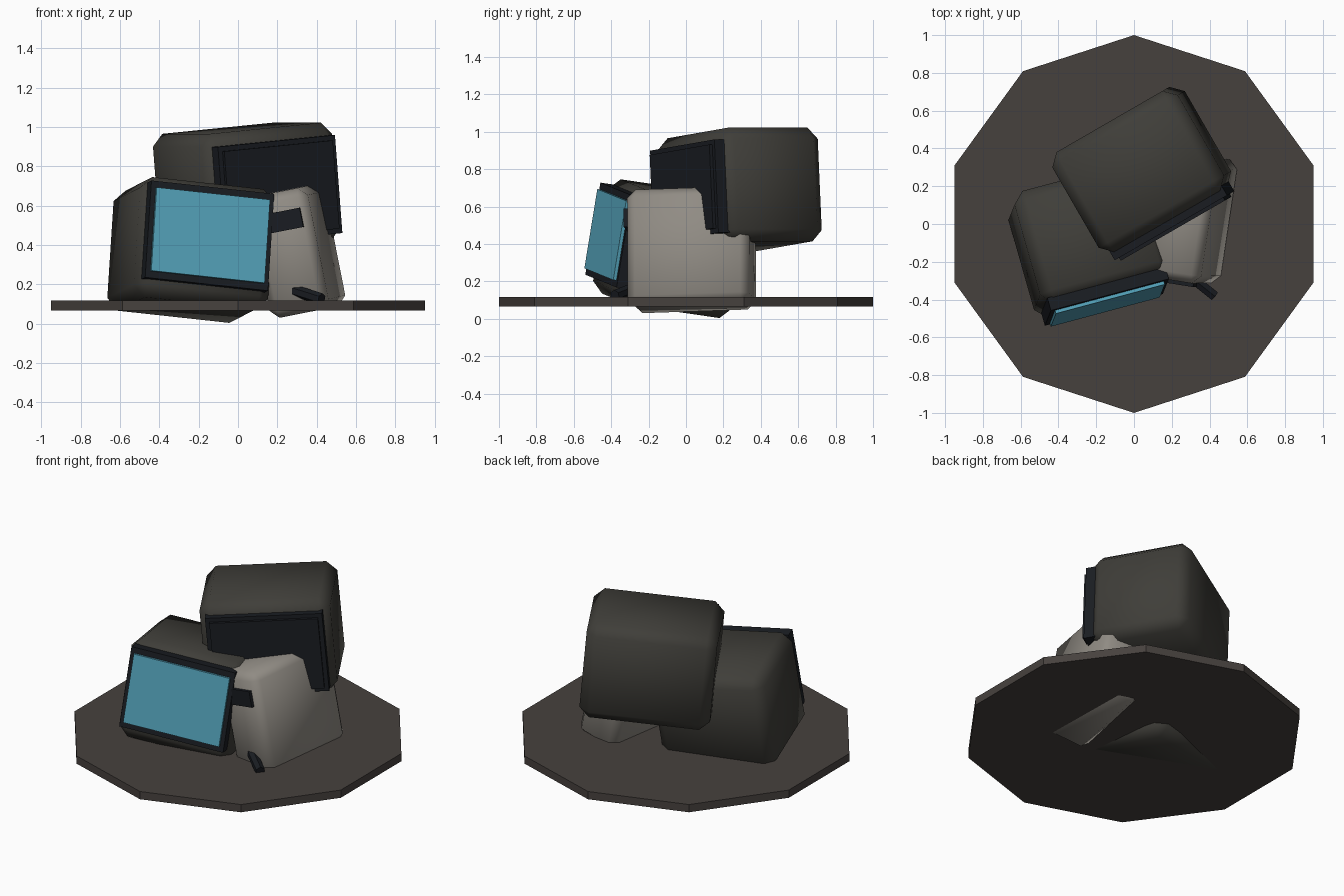
import bpy, math
from mathutils import Vector, Matrix, Euler

if "Cube" in bpy.data.objects:
    bpy.data.objects.remove(bpy.data.objects["Cube"])


def mat(name, rgb):
    m = bpy.data.materials.new(name)
    m.diffuse_color = (*rgb, 1)
    m.use_nodes = True
    m.node_tree.nodes["Principled BSDF"].inputs["Base Color"].default_value = m.diffuse_color
    return m


DIRT = mat("dirt", (0.062, 0.053, 0.048))
CASE = mat("case", (0.05, 0.048, 0.041))
PALE = mat("pale_case", (0.28, 0.26, 0.23))
DARK = mat("dark_plastic", (0.010, 0.012, 0.016))
BLUE = mat("blue_glass", (0.09, 0.37, 0.50))


def finish(ob, name, m, angle=None):
    ob.name = name
    ob.data.materials.append(m)
    if angle:
        bpy.ops.object.shade_smooth_by_angle(angle=math.radians(angle))
    return ob


def box(name, frame, size, offset, m, chamfer=0.0):
    """Box of given size at a local offset inside a tilted frame."""
    bpy.ops.mesh.primitive_cube_add(size=1)
    ob = bpy.context.object
    ob.data.transform(Matrix.Diagonal((*size, 1)))
    ob.matrix_world = frame @ Matrix.Translation(offset)
    if chamfer:
        b = ob.modifiers.new("chamfer", "BEVEL")
        b.width, b.segments = chamfer, 1
        bpy.ops.object.modifier_apply(modifier=b.name)
    return finish(ob, name, m, 60 if chamfer else None)


def frame(center, degrees):
    rot = Euler([math.radians(a) for a in degrees]).to_matrix().to_4x4()
    return Matrix.Translation(center) @ rot


def monitor(name, f, size, bezel, glass, glass_mat, lift):
    """Chamfered case with a proud bezel and a glass slab in front."""
    front = -size[1] / 2
    box(name + "_case", f, size, (0, 0, 0), CASE, 0.06)
    box(name + "_bezel", f, (bezel[0], 0.07, bezel[1]), (0, front - 0.005, lift), DARK)
    box(name + "_screen", f, (glass[0], 0.03, glass[1]), (0, front - 0.043, lift), glass_mat)


# ten-sided ground plate
bpy.ops.mesh.primitive_cylinder_add(vertices=10, radius=1, depth=0.05, location=(0, 0, 0.092))
finish(bpy.context.object, "ground_plate", DIRT)

# lower monitor with lit screen, upper monitor with dead screen
monitor("lower_monitor", frame((-0.24, -0.085, 0.375), (-8, 6, 15)),
        (0.71, 0.62, 0.62), (0.65, 0.50), (0.60, 0.43), BLUE, 0.025)
monitor("upper_monitor", frame((0.041, 0.289, 0.69), (0, -5, 30)),
        (0.77, 0.61, 0.61), (0.69, 0.50), (0.64, 0.45), DARK, -0.01)

# pale computer tower leaning against them, with drive slot
tower = frame((0.30, 0.03, 0.37), (2, -11, -9))
box("computer_tower", tower, (0.31, 0.66, 0.63), (0, 0, 0), PALE, 0.045)
box("drive_slot", tower, (0.22, 0.03, 0.10), (0.0, -0.335, 0.165), DARK)

# short broken cable stub
a, b = Vector((0.25, -0.24, 0.18)), Vector((0.425, -0.38, 0.125))
bpy.ops.mesh.primitive_cylinder_add(vertices=6, radius=0.03, depth=(b - a).length,
                                    location=(a + b) / 2,
                                    rotation=(b - a).to_track_quat("Z", "Y").to_euler())
finish(bpy.context.object, "cable_stub", DARK, 40)
